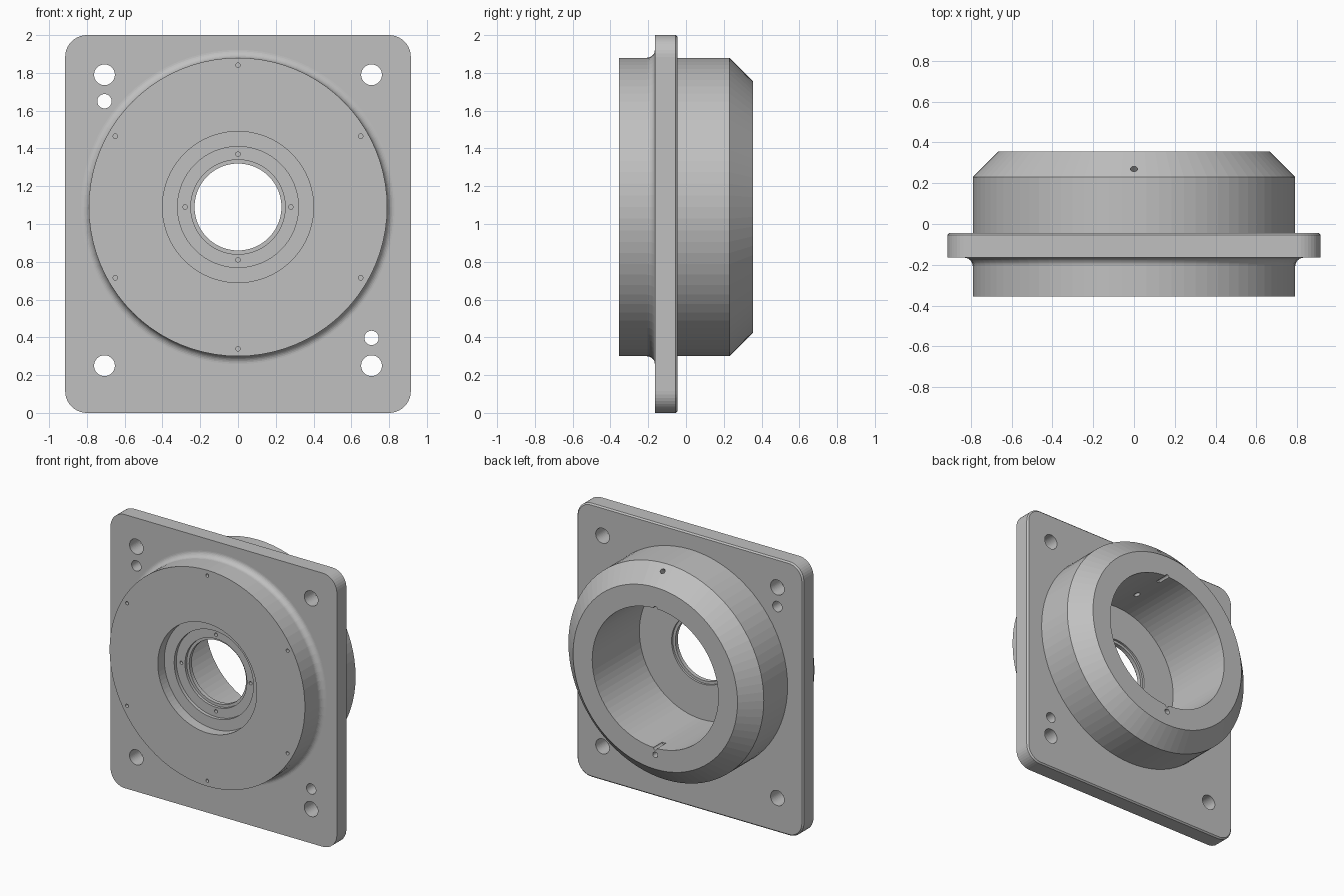
import bpy, bmesh, math
from mathutils import Vector, Matrix

if "Cube" in bpy.data.objects:
    bpy.data.objects.remove(bpy.data.objects["Cube"])

AXIS_Z = 1.09          # height of the bore axis
SEGMENTS = 80
FRONT, BACK = -0.355, 0.355
PLATE_FRONT, PLATE_BACK = -0.165, -0.045

grey = bpy.data.materials.new("machined_grey")
grey.use_nodes = True
colour = (0.53, 0.53, 0.53, 1)
grey.diffuse_color = colour
grey.node_tree.nodes["Principled BSDF"].inputs["Base Color"].default_value = colour


def make_object(name, bm):
    bmesh.ops.recalc_face_normals(bm, faces=bm.faces)
    mesh = bpy.data.meshes.new(name)
    bm.to_mesh(mesh)
    bm.free()
    mesh.materials.append(grey)
    obj = bpy.data.objects.new(name, mesh)
    bpy.context.collection.objects.link(obj)
    return obj


def lathe(name, profile):
    """Revolve a closed (radius, y) profile around the bore axis."""
    bm = bmesh.new()
    rings = []
    for i in range(SEGMENTS):
        a = math.tau * i / SEGMENTS
        rings.append([bm.verts.new((r * math.cos(a), y, AXIS_Z + r * math.sin(a)))
                      for r, y in profile])
    n = len(profile)
    for i in range(SEGMENTS):
        here, after = rings[i], rings[(i + 1) % SEGMENTS]
        for j in range(n):
            k = (j + 1) % n
            bm.faces.new((here[j], here[k], after[k], after[j]))
    return make_object(name, bm)


def add_drill(bm, start, end, radius, sides=24):
    start, end = Vector(start), Vector(end)
    direction = end - start
    turn = direction.to_track_quat('Z', 'Y').to_matrix().to_4x4()
    bmesh.ops.create_cone(bm, cap_ends=True, segments=sides, radius1=radius,
                          radius2=radius, depth=direction.length,
                          matrix=Matrix.Translation((start + end) / 2) @ turn)


def cut(obj, bm):
    """Subtract the drill shapes and keep the result as plain mesh."""
    cutter = make_object(obj.name + "_drills", bm)
    cutter.hide_render = True
    mod = obj.modifiers.new("holes", 'BOOLEAN')
    mod.operation, mod.solver, mod.object = 'DIFFERENCE', 'EXACT', cutter
    bpy.context.view_layer.objects.active = obj
    bpy.ops.object.modifier_apply(modifier=mod.name)
    bpy.data.objects.remove(cutter)


# Mounting plate: rounded rectangle with a fine chamfer on the back edge
half_w, corner, chamfer = 0.915, 0.115, 0.01
bm = bmesh.new()
loops = []
for y, inset in ((PLATE_FRONT, 0), (PLATE_BACK - chamfer, 0), (PLATE_BACK, chamfer)):
    loop = []
    for q, (sx, sz) in enumerate(((1, 1), (-1, 1), (-1, -1), (1, -1))):
        for step in range(11):
            a = math.pi / 2 * (q + step / 10)
            loop.append(bm.verts.new((
                sx * (half_w - corner) + (corner - inset) * math.cos(a), y,
                1 + sz * (1 - corner) + (corner - inset) * math.sin(a))))
    loops.append(loop)
bm.faces.new(loops[0])
bm.faces.new(loops[-1])
for low, high in zip(loops, loops[1:]):
    for i in range(len(low)):
        k = (i + 1) % len(low)
        bm.faces.new((low[i], low[k], high[k], high[i]))
plate = make_object("mounting_plate", bm)

# Bolt holes, dowel holes and the opening for the hub
bm = bmesh.new()
holes = [(sx * 0.707, z, 0.055) for sx in (-1, 1) for z in (0.25, 1.79)]
holes += [(-0.707, 1.65, 0.038), (0.707, 0.397, 0.038), (0, AXIS_Z, 0.65)]
for x, z, radius in holes:
    add_drill(bm, (x, -0.3, z), (x, 0.1, z), radius, 40)
cut(plate, bm)

# Hub: outer wall, front fillet, rear bevel, stepped front recess, rear bore
outer, fillet, bore = 0.79, 0.042, 0.51
flare = [(outer + fillet * (1 - math.cos(a)), PLATE_FRONT - fillet * (1 - math.sin(a)))
         for a in (math.pi / 2 * i / 8 for i in range(9))]
profile = [(outer, FRONT)] + flare + [
    (outer + fillet, PLATE_FRONT + 0.01), (outer, PLATE_FRONT + 0.02),
    (outer, 0.23), (0.665, BACK), (bore, BACK), (bore, -0.19),
    (0.25, -0.19), (0.25, -0.205), (0.23, -0.205), (0.23, -0.235),
    (0.25, -0.235), (0.25, -0.255), (0.32, -0.255), (0.32, -0.28),
    (0.40, -0.28), (0.40, FRONT)]
hub = lathe("hub", profile)

# Small screw holes in the front face and in the recess step
bm = bmesh.new()
for count, ring, offset, y in ((6, 0.75, 30, FRONT), (4, 0.28, 0, -0.255)):
    for i in range(count):
        a = math.radians(offset) + math.tau * i / count
        x, z = ring * math.cos(a), AXIS_Z + ring * math.sin(a)
        add_drill(bm, (x, y - 0.02, z), (x, y + 0.04, z), 0.012, 16)

# Rear pin hole, rim grooves and the slanted oil hole through the bevel
add_drill(bm, (0, BACK + 0.05, AXIS_Z - 0.56), (0, BACK - 0.1, AXIS_Z - 0.56), 0.02)
for side in (-1, 1):
    z = AXIS_Z + side * bore
    add_drill(bm, (0, BACK + 0.05, z), (0, BACK - 0.1, z), 0.015)
add_drill(bm, (0, 0.32, AXIS_Z + 0.80), (0, -0.03, AXIS_Z + 0.45), 0.018)
cut(hub, bm)
